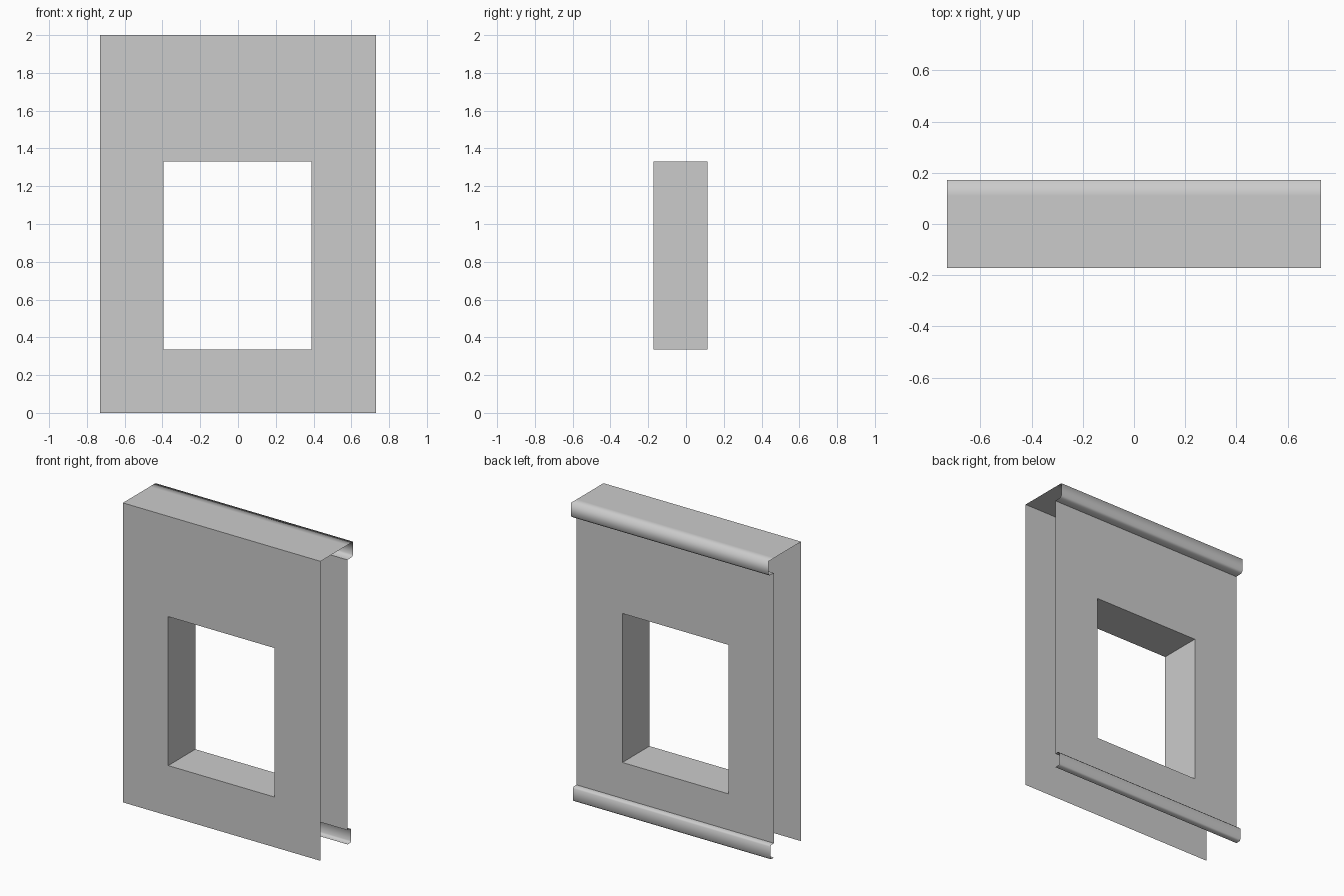
import bpy

if "Cube" in bpy.data.objects:
    bpy.data.objects.remove(bpy.data.objects["Cube"])

W = 0.73                      # half width of the wall
FRONT, BACK, RIM = -0.172, 0.114, 0.172
X0, X1, Z0, Z1 = -0.395, 0.39, 0.335, 1.33   # window opening


def make(name, verts, faces, smooth=False):
    me = bpy.data.meshes.new(name)
    me.from_pydata(verts, [], faces)
    if smooth:
        me.polygons.foreach_set("use_smooth", [True] * len(faces))
    ob = bpy.data.objects.new(name, me)
    bpy.context.collection.objects.link(ob)
    return ob


def rect(x0, x1, z0, z1, y):
    return [(x0, y, z0), (x1, y, z0), (x1, y, z1), (x0, y, z1)]


def ring(flip=False):
    """Four quads joining loop 0-3 to loop 4-7."""
    faces = [(i, (i + 1) % 4, (i + 1) % 4 + 4, i + 4) for i in range(4)]
    return [f[::-1] for f in faces] if flip else faces


def strip(name, profile):
    """Extrude an open (y, z) profile across the wall width."""
    n = len(profile)
    verts = [(x, y, z) for x in (-W, W) for y, z in profile]
    faces = [(i, n + i, n + i + 1, i + 1) for i in range(n - 1)]
    return make(name, verts, faces, smooth=True)


# Front and back wall sheets with the window opening
make("front_wall", rect(-W, W, 0, 2, FRONT) + rect(X0, X1, Z0, Z1, FRONT), ring())
make("back_wall", rect(-W, W, 0.095, 1.9, BACK) + rect(X0, X1, Z0, Z1, BACK), ring(True))

# Window reveal through the wall
make("window_reveal", rect(X0, X1, Z0, Z1, FRONT) + rect(X0, X1, Z0, Z1, BACK), ring())

# Top cap running into the rear cornice
strip("top_cap_and_cornice", [(FRONT, 2), (0.11, 2), (RIM, 2), (RIM, 1.915),
                              (0.162, 1.902), (BACK, 1.9)])

# Rear skirting board
strip("skirting_board", [(BACK, 0.095), (0.143, 0.095), (0.152, 0.085),
                         (0.152, 0.01), (0.145, 0), (BACK, 0)])
